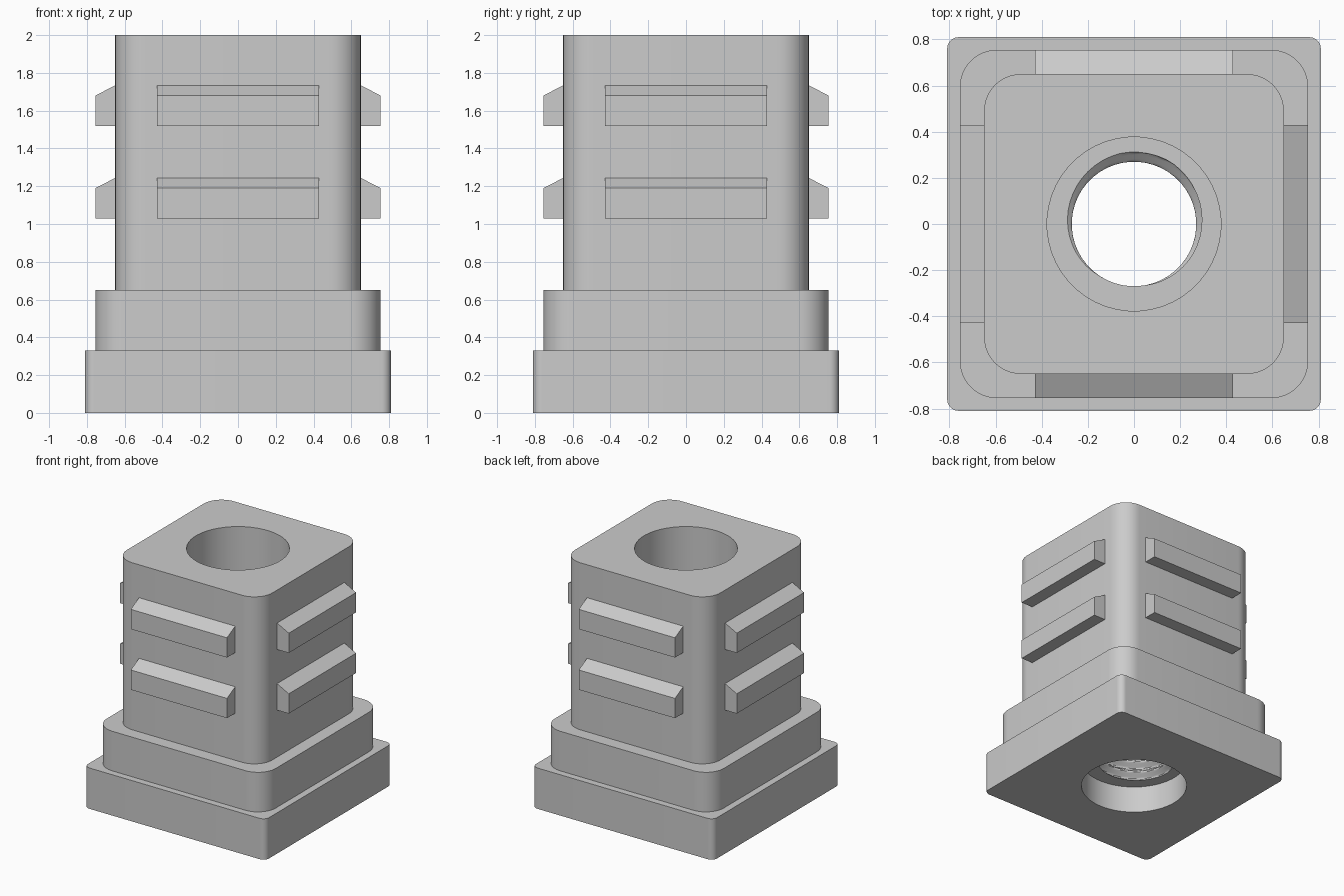
import bpy, bmesh
from math import cos, sin, pi, floor

if "Cube" in bpy.data.objects:
    bpy.data.objects.remove(bpy.data.objects["Cube"])

SEG = 12            # points per quarter turn
N = SEG * 4


def rounded_square(half, rad, z):
    pts = []
    for q in range(4):
        mid = q * pi / 2 + pi / 4
        cx = (half - rad) * (1 if cos(mid) > 0 else -1)
        cy = (half - rad) * (1 if sin(mid) > 0 else -1)
        for k in range(SEG):
            a = q * pi / 2 + k / (SEG - 1) * pi / 2
            pts.append((cx + rad * cos(a), cy + rad * sin(a), z))
    return pts


def circle(radius, z):
    # radius is a function of angle fraction and height
    pts = []
    for i in range(N):
        t = (i + 0.5) / N
        r = radius(t, z)
        pts.append((r * cos(2 * pi * t), r * sin(2 * pi * t), z))
    return pts


PITCH = 0.09


def thread(t, z):
    u = z / PITCH - t
    w = abs((u - floor(u)) * 2 - 1)
    return 0.27 + 0.042 * min(1, max(0, w * 1.3 - 0.15))


def make_object(name, bm):
    bmesh.ops.recalc_face_normals(bm, faces=bm.faces[:])
    mesh = bpy.data.meshes.new(name)
    bm.to_mesh(mesh)
    bm.free()
    ob = bpy.data.objects.new(name, mesh)
    bpy.context.collection.objects.link(ob)
    return ob


# Stepped plug body with a threaded through-bore: one closed chain of loops
Z_LOW, Z_HIGH = 0.22, 0.65
rows = 76
loops = [
    rounded_square(0.81, 0.05, 0), rounded_square(0.81, 0.05, 0.33),
    rounded_square(0.755, 0.16, 0.33), rounded_square(0.755, 0.16, 0.65),
    rounded_square(0.65, 0.16, 0.65), rounded_square(0.65, 0.16, 2.0),
    circle(lambda t, z: 0.377, 2.0), circle(lambda t, z: 0.377, Z_HIGH),
]
loops += [circle(thread, Z_HIGH + (Z_LOW - Z_HIGH) * i / rows) for i in range(rows + 1)]
loops += [circle(lambda t, z: 0.40, Z_LOW), circle(lambda t, z: 0.40, 0)]

bm = bmesh.new()
rings = [[bm.verts.new(p) for p in loop] for loop in loops]
for a, b in zip(rings, rings[1:] + rings[:1]):
    for i in range(N):
        j = (i + 1) % N
        bm.faces.new((a[i], a[j], b[j], b[i]))
body = make_object("plug_body", bm)
bpy.context.view_layer.objects.active = body
body.select_set(True)
bpy.ops.object.shade_smooth_by_angle(angle=pi / 6)

# Gripping ridges: two on each of the four sides
for side, label in enumerate(("front", "right", "back", "left")):
    for z0, level in ((1.03, "lower"), (1.52, "upper")):
        profile = [(0.63, z0), (0.755, z0), (0.755, z0 + 0.16),
                   (0.648, z0 + 0.215), (0.63, z0 + 0.215)]
        bm = bmesh.new()
        face = bm.faces.new([bm.verts.new((-0.43, -d, z)) for d, z in profile])
        ext = bmesh.ops.extrude_face_region(bm, geom=[face], use_keep_orig=True)
        moved = [v for v in ext["geom"] if isinstance(v, bmesh.types.BMVert)]
        bmesh.ops.translate(bm, verts=moved, vec=(0.86, 0, 0))
        ridge = make_object(f"{label}_{level}_ridge", bm)
        ridge.rotation_euler.z = side * pi / 2
